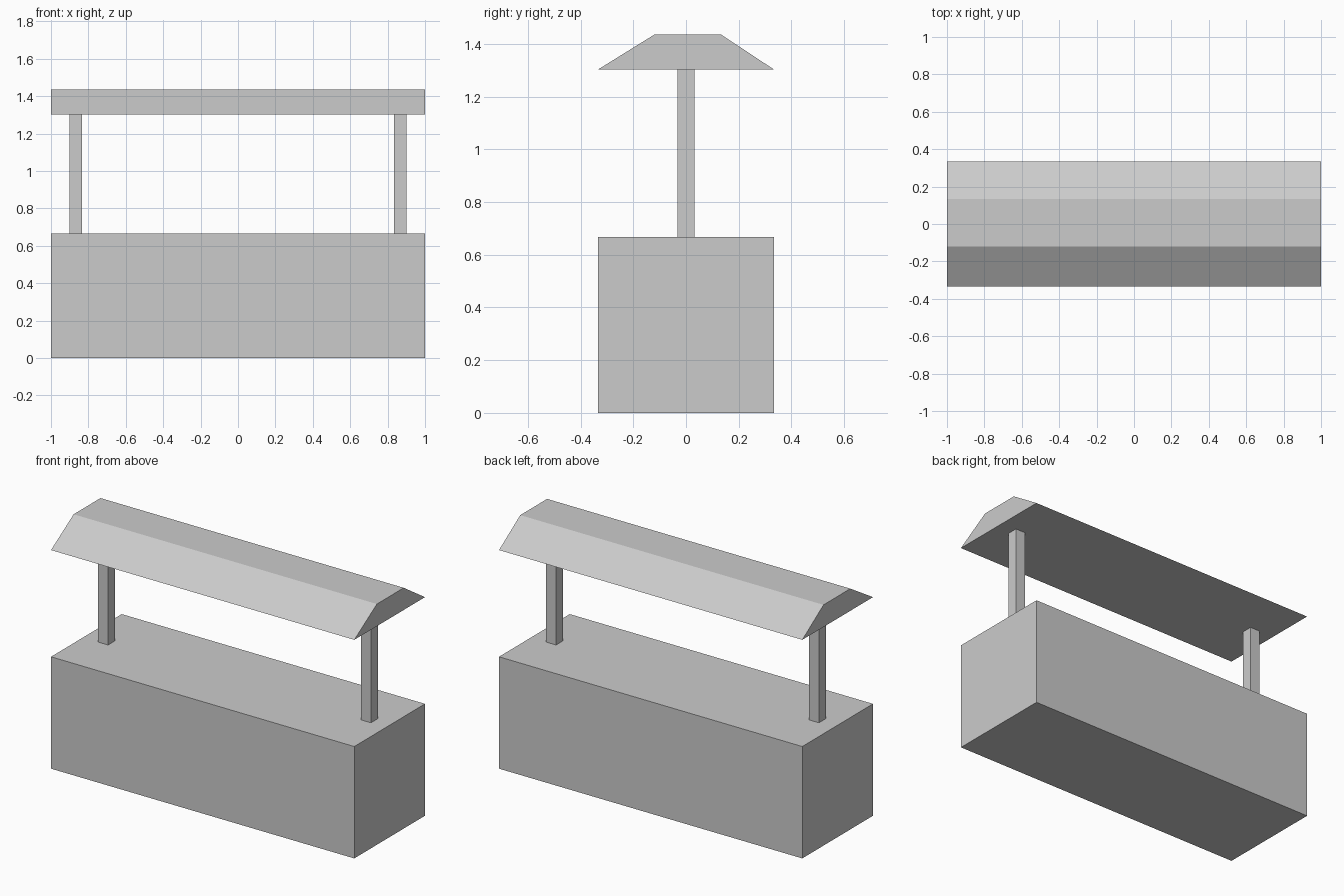
import bpy

if "Cube" in bpy.data.objects:
    bpy.data.objects.remove(bpy.data.objects["Cube"])


def extrude_profile(name, profile, x0, x1):
    """Solid made by sweeping a (y, z) profile, counter-clockwise seen from +x, along x."""
    n = len(profile)
    verts = [(x, y, z) for x in (x0, x1) for y, z in profile]
    faces = [tuple(reversed(range(n))), tuple(range(n, 2 * n))]
    faces += [(i, (i + 1) % n, n + (i + 1) % n, n + i) for i in range(n)]
    mesh = bpy.data.meshes.new(name)
    mesh.from_pydata(verts, [], faces)
    obj = bpy.data.objects.new(name, mesh)
    bpy.context.collection.objects.link(obj)
    return obj


def box_profile(half_width, z0, z1):
    return [(-half_width, z0), (half_width, z0), (half_width, z1), (-half_width, z1)]


BASE_TOP, ROOF_BOTTOM, ROOF_TOP = 0.667, 1.303, 1.435

# Counter block
extrude_profile("counter", box_profile(0.333, 0, BASE_TOP), -1, 1)

# Two square posts, one near each end
for side, x in (("left", -0.867), ("right", 0.867)):
    extrude_profile(side + "_post", box_profile(0.033, BASE_TOP, ROOF_BOTTOM),
                    x - 0.033, x + 0.033)

# Roof with sloped sides and a flat top
extrude_profile("roof", [(-0.333, ROOF_BOTTOM), (0.333, ROOF_BOTTOM),
                         (0.133, ROOF_TOP), (-0.12, ROOF_TOP)], -1, 1)
